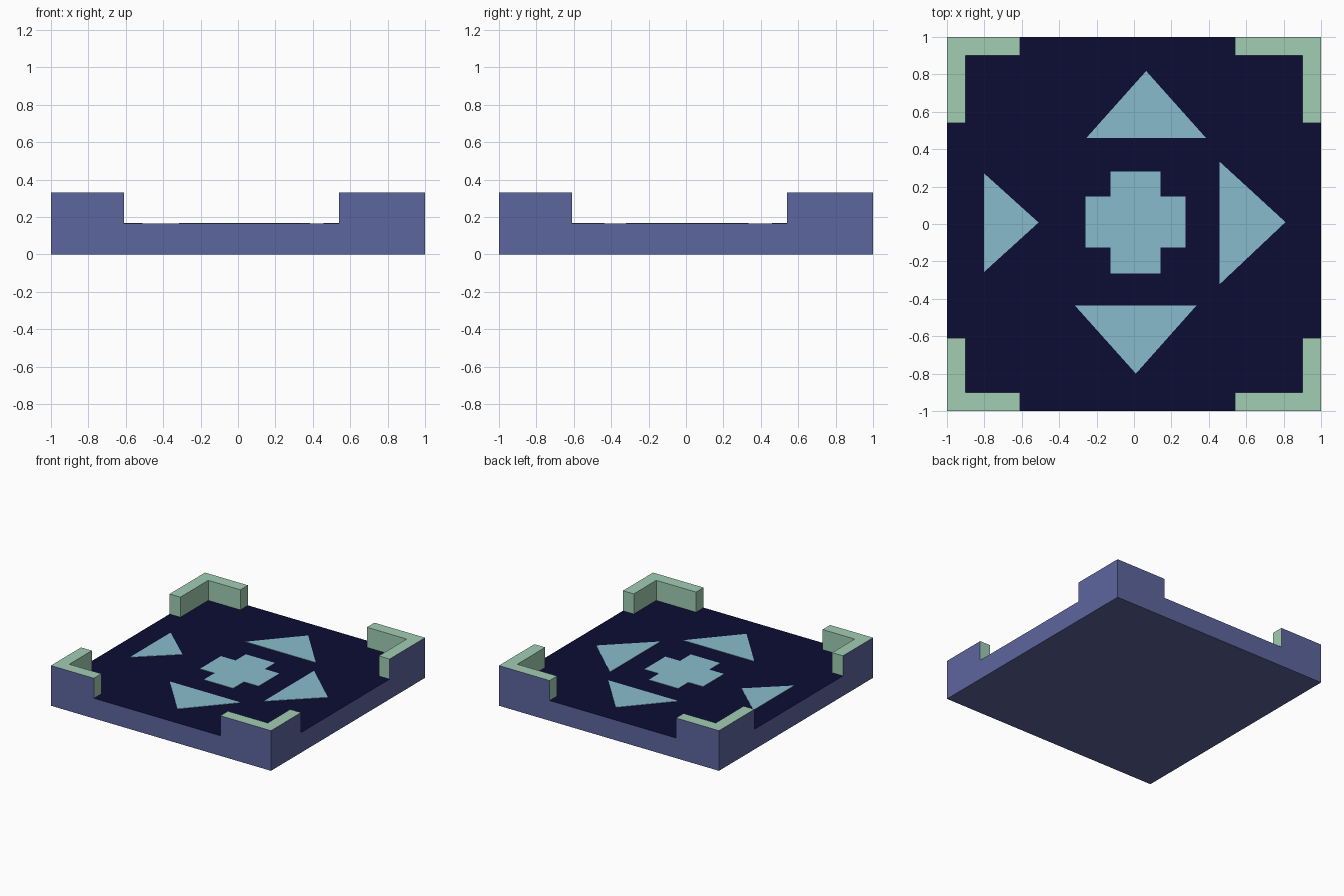
import bpy
import bmesh

if "Cube" in bpy.data.objects:
    bpy.data.objects.remove(bpy.data.objects["Cube"])

FLOOR = 0.165
TOP = 0.33
WALL = 0.098


def material(name, rgb):
    m = bpy.data.materials.new(name)
    m.diffuse_color = (*rgb, 1.0)
    m.use_nodes = True
    m.node_tree.nodes["Principled BSDF"].inputs["Base Color"].default_value = m.diffuse_color
    return m


BLUE = material("slate blue", (0.108, 0.132, 0.340))
NAVY = material("dark navy", (0.0037, 0.0037, 0.034))
GREEN = material("pale green", (0.355, 0.610, 0.450))
CYAN = material("pale cyan", (0.250, 0.500, 0.610))


def prism(name, outline, z0, z1, mats, rule=None):
    """Extrude a flat outline from z0 to z1; rule(face) picks the material slot."""
    bm = bmesh.new()
    base = bm.faces.new([bm.verts.new((x, y, z0)) for x, y in outline])
    ext = bmesh.ops.extrude_face_region(bm, geom=[base], use_keep_orig=True)
    verts = [v for v in ext["geom"] if isinstance(v, bmesh.types.BMVert)]
    bmesh.ops.translate(bm, verts=verts, vec=(0, 0, z1 - z0))
    bmesh.ops.recalc_face_normals(bm, faces=bm.faces)
    bm.normal_update()
    if rule:
        for f in bm.faces:
            f.material_index = rule(f)
    mesh = bpy.data.meshes.new(name)
    bm.to_mesh(mesh)
    bm.free()
    for m in mats:
        mesh.materials.append(m)
    obj = bpy.data.objects.new(name, mesh)
    bpy.context.collection.objects.link(obj)
    return obj


# Square slab: navy on top, blue on the sides and underside
prism("base_slab", [(-1, -1), (1, -1), (1, 1), (-1, 1)], 0, FLOOR,
      [BLUE, NAVY], lambda f: int(f.normal.z > 0.5))


# Raised corner brackets: blue on the outer walls, green on top and inside
def is_inner(f):
    c = f.calc_center_median()
    return int(max(abs(c.x), abs(c.y)) < 0.999)


REACH = {-1: 0.61, 1: 0.54}  # how far each end comes in towards the middle
for sx, x_word in ((-1, "left"), (1, "right")):
    for sy, y_word in ((-1, "front"), (1, "back")):
        rx, ry, inner = REACH[sx], REACH[sy], 1 - WALL
        corner = [(1, 1), (rx, 1), (rx, inner), (inner, inner), (inner, ry), (1, ry)]
        prism(f"corner_bracket_{y_word}_{x_word}",
              [(sx * x, sy * y) for x, y in corner], FLOOR, TOP,
              [BLUE, GREEN], is_inner)

# Painted floor markings as very thin plates
MARKINGS = {
    "arrow_back": [(-0.255, 0.46), (0.385, 0.46), (0.065, 0.818)],
    "arrow_front": [(-0.315, -0.437), (0.333, -0.437), (0.01, -0.80)],
    "arrow_left": [(-0.803, 0.272), (-0.803, -0.258), (-0.51, 0.008)],
    "arrow_right": [(0.458, 0.333), (0.458, -0.322), (0.81, 0.01)],
    "centre_cross": [(-0.125, 0.28), (0.142, 0.28), (0.142, 0.147), (0.275, 0.147),
                     (0.275, -0.125), (0.142, -0.125), (0.142, -0.265), (-0.125, -0.265),
                     (-0.125, -0.125), (-0.258, -0.125), (-0.258, 0.147), (-0.125, 0.147)],
}
for name, outline in MARKINGS.items():
    prism(name, outline, FLOOR, FLOOR + 0.003, [CYAN])
